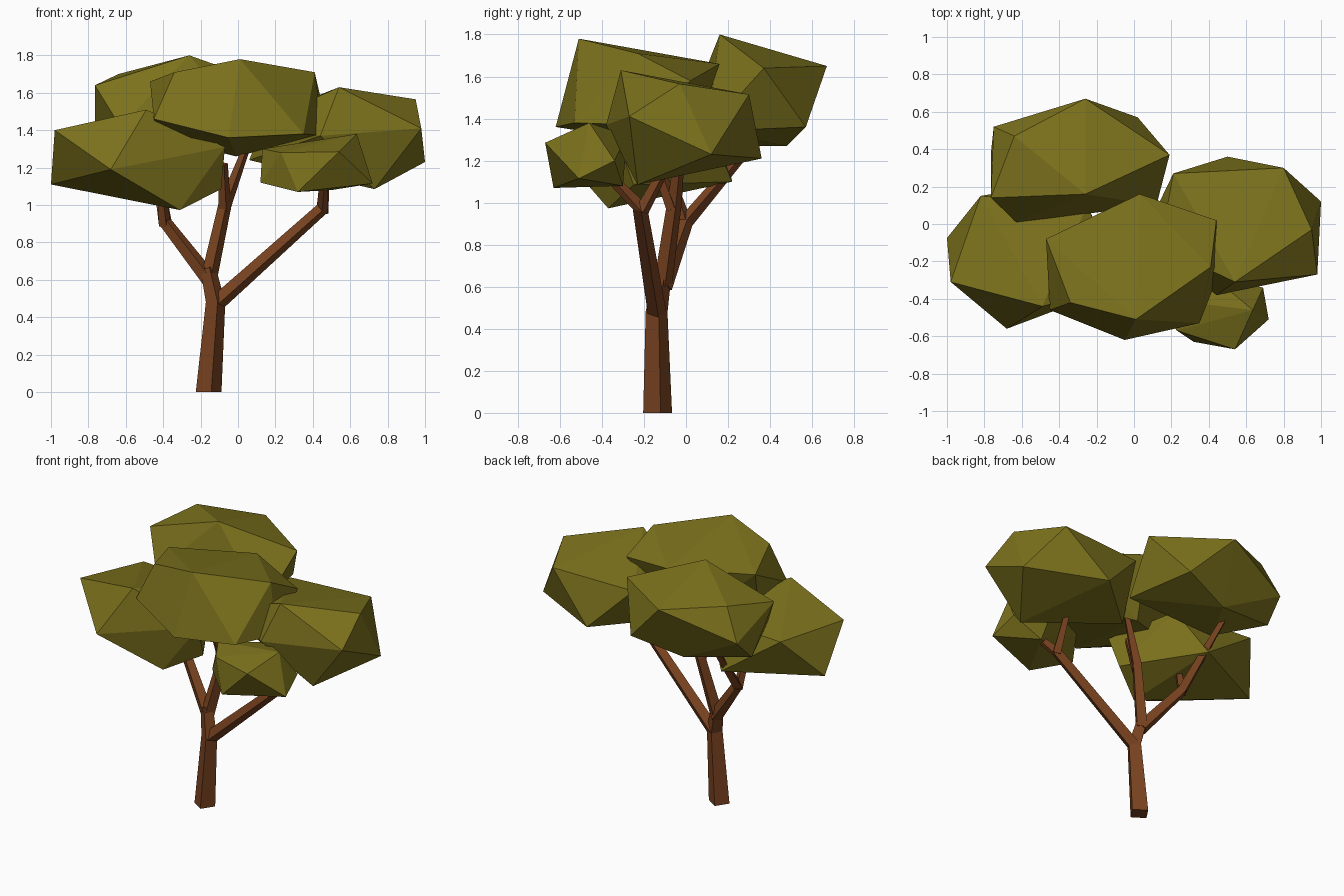
import bpy, bmesh, math
from mathutils import Vector


def material(name, rgb):
    m = bpy.data.materials.new(name)
    m.diffuse_color = (*rgb, 1)
    return m


LEAF = material("leaf_olive", (0.20, 0.165, 0.012))
BARK = material("bark_brown", (0.19, 0.055, 0.014))


def finish(bm, name, mat):
    bmesh.ops.recalc_face_normals(bm, faces=bm.faces)
    mesh = bpy.data.meshes.new(name)
    bm.to_mesh(mesh)
    bm.free()
    mesh.materials.append(mat)
    ob = bpy.data.objects.new(name, mesh)
    bpy.context.collection.objects.link(ob)


def clump(name, *corners):
    """Faceted foliage: convex hull of a few corner points."""
    bm = bmesh.new()
    for c in corners:
        bm.verts.new(c)
    bmesh.ops.convex_hull(bm, input=bm.verts)
    loose = [v for v in bm.verts if not v.link_faces]
    bmesh.ops.delete(bm, geom=loose, context='VERTS')
    finish(bm, name, LEAF)


def limb(name, *path):
    """Four-sided tapering limb through (x, y, z, radius) stations."""
    pts = [Vector(p[:3]) for p in path]
    bm = bmesh.new()
    rings = []
    for i, p in enumerate(pts):
        t = (pts[min(i + 1, len(pts) - 1)] - pts[max(i - 1, 0)]).normalized()
        if p.z < 0.05:
            t = Vector((0, 0, 1))
        u = Vector((0, 1, 0)).cross(t).normalized()
        v = t.cross(u)
        r = path[i][3]
        rings.append([bm.verts.new(p + r * (math.cos(a) * u + math.sin(a) * v))
                      for a in (0.2 + k * math.pi / 2 for k in range(4))])
    for a, b in zip(rings, rings[1:]):
        for k in range(4):
            bm.faces.new((a[k], a[(k + 1) % 4], b[(k + 1) % 4], b[k]))
    bm.faces.new(rings[0])
    bm.faces.new(rings[-1])
    finish(bm, name, BARK)


# Trunk and main limbs
limb("trunk", (-.157, -.135, 0, .07), (-.12, -.14, .48, .053), (-.16, -.11, .66, .042))
limb("right_branch", (-.13, -.135, .46, .045), (.45, -.22, .98, .035), (.46, -.38, 1.14, .024))
limb("right_twig", (.45, -.21, .96, .034), (.47, -.08, 1.2, .022))
limb("left_branch", (-.15, -.11, .60, .045), (-.39, .0, .91, .036), (-.45, .33, 1.3, .022))
limb("left_twig", (-.39, .0, .89, .034), (-.41, -.06, 1.08, .022))
limb("middle_branch", (-.155, -.11, .61, .045), (-.07, -.055, 1.0, .036), (.05, -.02, 1.32, .02))
limb("middle_twig", (-.07, -.06, .97, .034), (-.08, -.15, 1.22, .026))

# Foliage clumps
clump("foliage_front", (.03, .16, 1.66), (.44, .02, 1.58), (-.34, -.42, 1.71),
      (.01, -.51, 1.78), (-.47, -.08, 1.66), (.41, -.23, 1.71), (.35, -.53, 1.38),
      (.46, -.25, 1.37), (-.01, .02, 1.26), (-.41, -.2, 1.36), (-.05, -.62, 1.36),
      (-.45, -.46, 1.46))
clump("foliage_back", (-.26, .16, 1.80), (-.26, .67, 1.65), (.02, .57, 1.36),
      (.19, .37, 1.64), (-.64, .47, 1.70), (-.75, .52, 1.49), (-.765, .14, 1.64),
      (-.63, .01, 1.42), (-.32, .48, 1.27), (.12, .1, 1.34), (-.765, .38, 1.35),
      (-.49, .16, 1.27))
clump("foliage_left", (-.49, -.44, 1.51), (-.98, -.31, 1.40), (-1, -.075, 1.11),
      (-.68, -.56, 1.19), (-.07, -.33, 1.31), (-.09, -.25, 1.085), (-.31, -.37, .973),
      (-.82, .15, 1.38), (-.42, .22, 1.1), (-.25, .1, 1.38))
clump("foliage_right", (.54, -.31, 1.63), (.95, -.03, 1.565), (.98, -.27, 1.41),
      (1, .12, 1.23), (.73, -.23, 1.085), (.5, .36, 1.21), (.8, .3, 1.515),
      (.21, .27, 1.5), (.44, -.38, 1.37), (.06, -.04, 1.24), (.14, -.12, 1.45))
clump("foliage_small", (.635, -.46, 1.38), (.54, -.67, 1.285), (.32, -.63, 1.07),
      (.72, -.51, 1.115), (.23, -.57, 1.28), (.13, -.4, 1.3), (.12, -.45, 1.12),
      (.69, -.34, 1.2), (.5, -.3, 1.08), (.42, -.28, 1.32))
